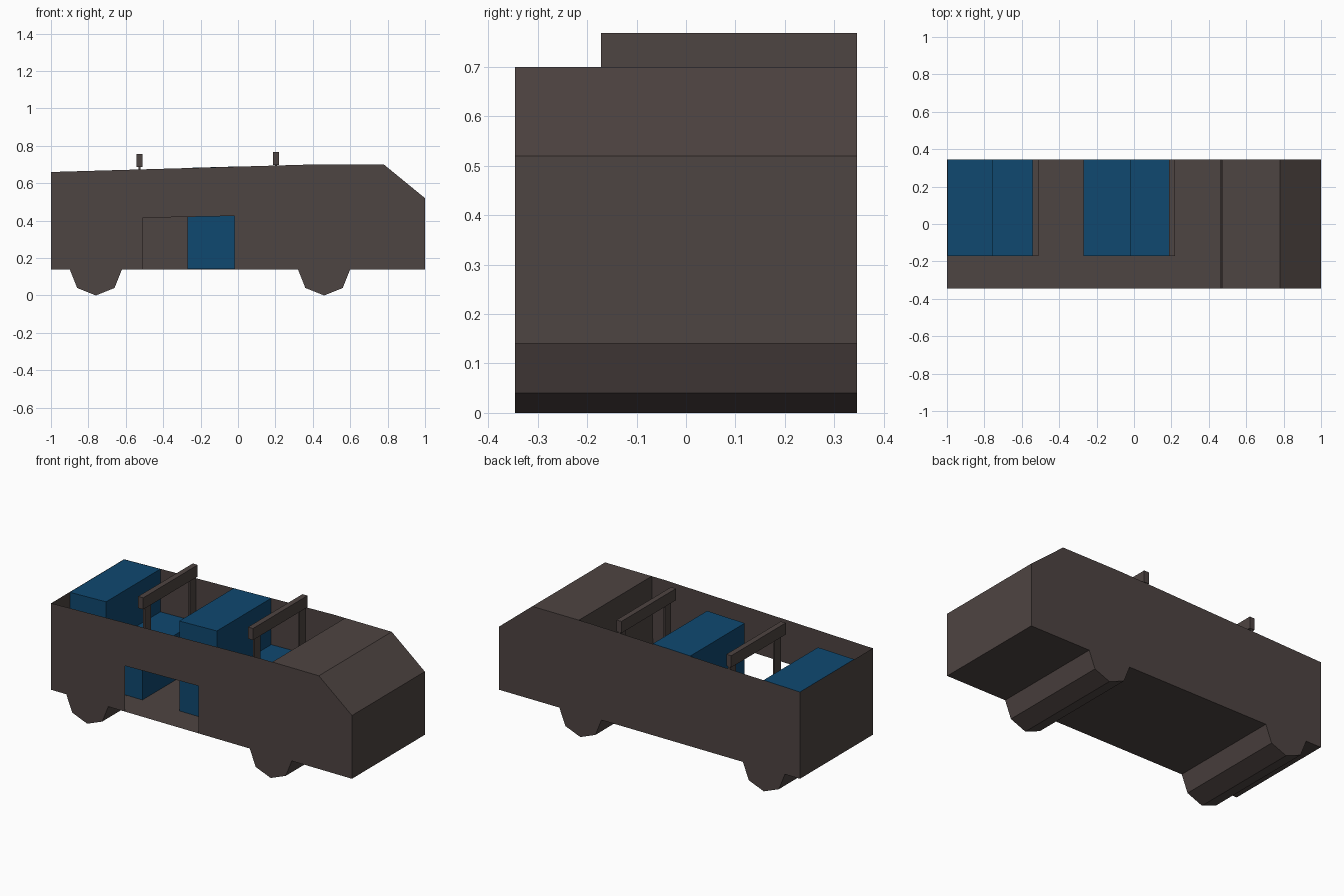
import bpy, bmesh

if "Cube" in bpy.data.objects:
    bpy.data.objects.remove(bpy.data.objects["Cube"])


def material(name, rgb):
    m = bpy.data.materials.new(name)
    m.diffuse_color = (*rgb, 1)
    m.use_nodes = True
    m.node_tree.nodes["Principled BSDF"].inputs["Base Color"].default_value = m.diffuse_color
    return m


BROWN = material("dark brown", (0.076, 0.058, 0.054))
BLUE = material("seat blue", (0.0048, 0.065, 0.162))
W = 0.346  # half width


def finish(name, bm, mat):
    me = bpy.data.meshes.new(name)
    bm.to_mesh(me)
    bm.free()
    me.materials.append(mat)
    ob = bpy.data.objects.new(name, me)
    bpy.context.collection.objects.link(ob)
    return ob


def sheet(name, points, mat):
    """One flat panel."""
    bm = bmesh.new()
    bm.faces.new([bm.verts.new(p) for p in points])
    return finish(name, bm, mat)


def prism(name, profile, y0, y1, mat):
    """Extrude an (x, z) profile along y."""
    bm = bmesh.new()
    f = bm.faces.new([bm.verts.new((x, y0, z)) for x, z in profile])
    r = bmesh.ops.extrude_face_region(bm, geom=[f])
    for v in r["geom"]:
        if isinstance(v, bmesh.types.BMVert):
            v.co.y = y1
    bmesh.ops.recalc_face_normals(bm, faces=bm.faces)
    return finish(name, bm, mat)


def box(name, x0, x1, y0, y1, z0, z1, mat):
    return prism(name, [(x0, z0), (x1, z0), (x1, z1), (x0, z1)], y0, y1, mat)


def cross_panel(name, a, b):
    """Full-width panel between two (x, z) points."""
    return sheet(name, [(a[0], W, a[1]), (a[0], -W, a[1]),
                        (b[0], -W, b[1]), (b[0], W, b[1])], BROWN)


# Thin side walls; the front side has a door opening
upper = [(1, 0.14), (1, 0.52), (0.78, 0.70), (0.39, 0.70), (-1, 0.66)]
door = [(-0.51, 0.14), (-0.51, 0.415), (-0.02, 0.425), (-0.02, 0.14)]
sheet("door_side_wall", [(x, -W, z) for x, z in [(-1, 0.14)] + door + upper], BROWN)
sheet("far_side_wall", [(x, W, z) for x, z in reversed([(-1, 0.14)] + upper)], BROWN)

# Floor, ends, nose and dashboard
cross_panel("floor", (1, 0.14), (-1, 0.14))
cross_panel("rear_wall", (-1, 0.14), (-1, 0.66))
cross_panel("nose", (1, 0.52), (1, 0.14))
cross_panel("sloped_nose", (0.78, 0.70), (1, 0.52))
cross_panel("cab_roof", (0.47, 0.70), (0.78, 0.70))
cross_panel("dashboard", (0.46, 0.14), (0.47, 0.70))

# Wheels as full-width rollers
for name, cx in (("rear_wheels", -0.76), ("front_wheels", 0.46)):
    prism(name, [(cx - 0.14, 0.141), (cx - 0.10, 0.04), (cx, 0),
                 (cx + 0.10, 0.04), (cx + 0.14, 0.141)], -W, W, BROWN)

# L-shaped bench seats, each with a rail on two posts
for name, x, top, rail in (("rear", -0.998, 0.66, 0.687), ("front", -0.27, 0.682, 0.698)):
    xb, xf = (-0.757, -0.515) if name == "rear" else (-0.02, 0.215)
    prism(name + "_seat", [(x, 0.142), (xf, 0.142), (xf, 0.415), (xb, 0.41),
                           (xb, top + 0.007), (x, top)], -0.172, W - 0.002, BLUE)
    r0 = xf - 0.028
    box(name + "_rail", r0, r0 + 0.033, -0.172, W, rail, rail + 0.07, BROWN)
    for i, y in enumerate((-0.14, W - 0.059)):
        box(f"{name}_rail_post_{i}", r0 + 0.011, r0 + 0.022, y, y + 0.057, 0.41, rail, BROWN)
